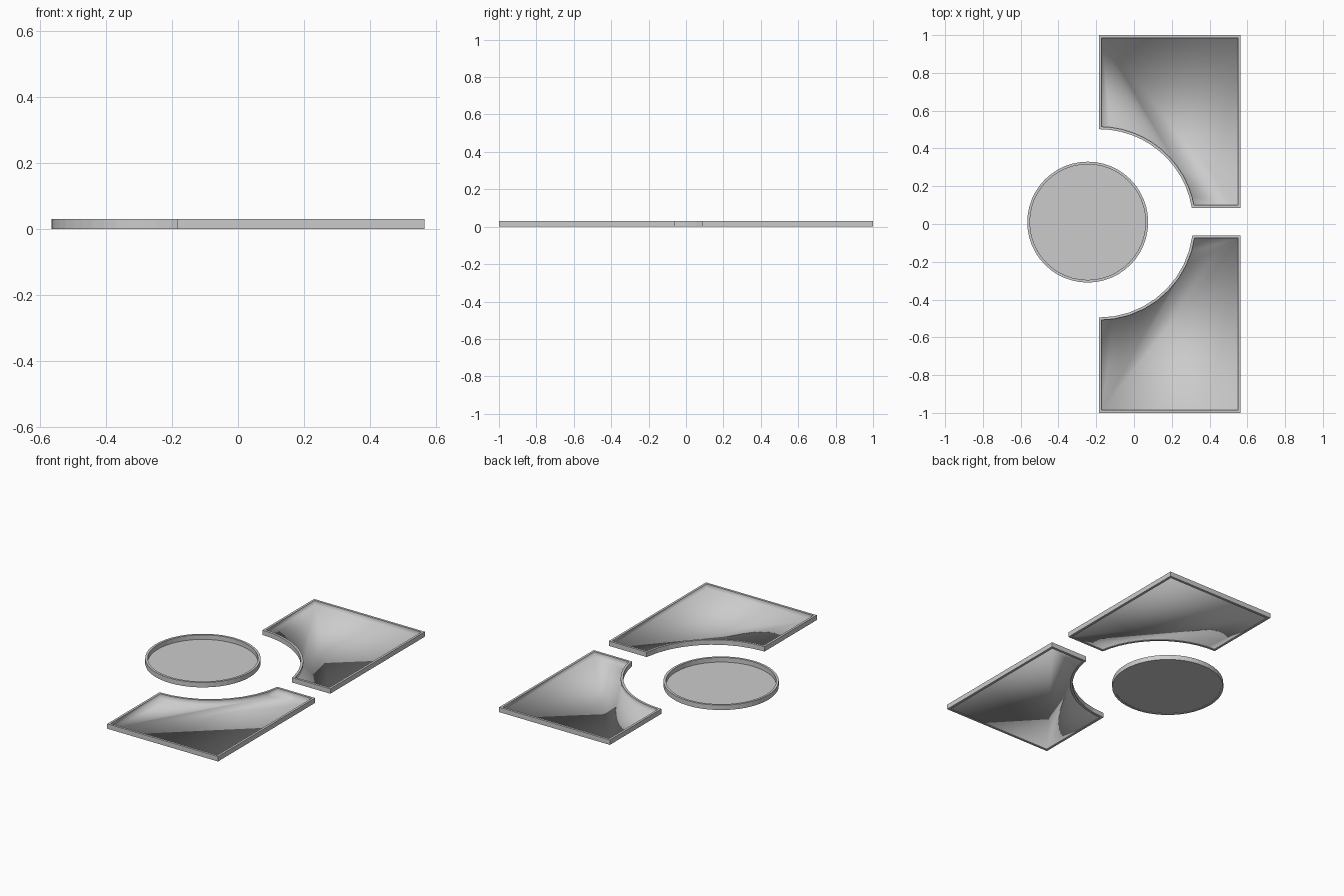
import bpy, bmesh
from math import cos, sin, radians, tau
from mathutils import Vector

if "Cube" in bpy.data.objects:
    bpy.data.objects.remove(bpy.data.objects["Cube"])

HEIGHT, RIM, FLOOR = 0.03, 0.014, 0.002


def inset(points, d):
    """Mitred inward offset of a counter-clockwise outline."""
    result = []
    n = len(points)
    for i, p in enumerate(points):
        a = (p - points[i - 1]).normalized()
        b = (points[(i + 1) % n] - p).normalized()
        na, nb = Vector((-a.y, a.x)), Vector((-b.y, b.x))
        result.append(p + (na + nb) * d / (1 + na.dot(nb)))
    return result


def tray(name, outline):
    outer = [Vector(p) for p in outline]
    inner = inset(outer, RIM)
    bm = bmesh.new()

    def loop(points, z):
        return [bm.verts.new((p.x, p.y, z)) for p in points]

    def bridge(a, b, smooth=False):
        n = len(a)
        for i in range(n):
            j = (i + 1) % n
            bm.faces.new((a[i], a[j], b[j], b[i])).smooth = smooth

    # rim: underside, outer wall and top
    under = loop(inner, 0)
    low = loop(outer, 0)
    high = loop(outer, HEIGHT)
    lip = loop(inner, HEIGHT)
    bridge(loop(inner, FLOOR), under)
    bridge(under, low)
    bridge(low, high)
    bridge(high, lip)
    # inner wall and floor, blended by smooth shading
    base = loop(inner, FLOOR)
    bridge(lip, base, True)
    bm.faces.new(base).smooth = True

    mesh = bpy.data.meshes.new(name)
    bm.to_mesh(mesh)
    bm.free()
    obj = bpy.data.objects.new(name, mesh)
    bpy.context.collection.objects.link(obj)
    return obj


def arc(cx, cy, r, start, end, steps):
    return [(cx + r * cos(radians(start + (end - start) * i / steps)),
             cy + r * sin(radians(start + (end - start) * i / steps)))
            for i in range(steps + 1)]


# round tray
disc = tray("round_tray", [(-0.245 + 0.32 * cos(tau * i / 48),
                            0.01 + 0.32 * sin(tau * i / 48)) for i in range(48)])
for f in disc.data.polygons:
    f.use_smooth = False

# corner trays with a concave cut facing the disc
LEFT, RIGHT, R = -0.185, 0.565, 0.498
back_arc = arc(LEFT, 0.004, R, 90, 9.4, 12)
tray("back_corner_tray", back_arc + [(RIGHT, back_arc[-1][1]), (RIGHT, 1), (LEFT, 1)])
front_arc = arc(LEFT, 0.003, R, -7.4, -90, 9)
tray("front_corner_tray", front_arc + [(LEFT, -1), (RIGHT, -1), (RIGHT, front_arc[0][1])])
